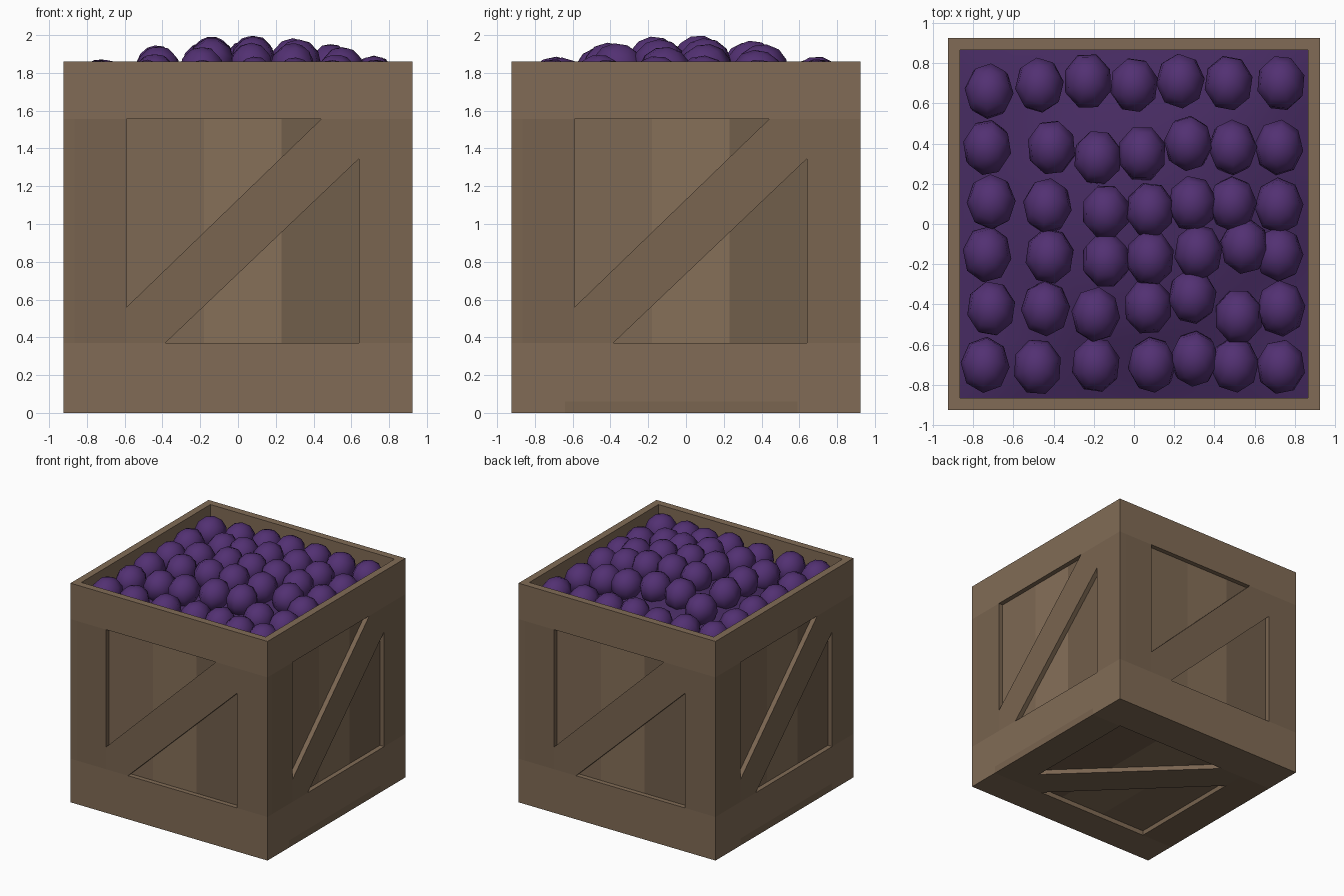
import bpy, bmesh, math, random
from mathutils import Matrix, Vector

if "Cube" in bpy.data.objects:
    bpy.data.objects.remove(bpy.data.objects["Cube"])

random.seed(4)
H = 0.925          # half width of the crate
FRAME, WALL = 0.04, 0.06


def material(name, rgb):
    m = bpy.data.materials.new(name)
    m.diffuse_color = (*rgb, 1)
    m.use_nodes = True
    m.node_tree.nodes["Principled BSDF"].inputs["Base Color"].default_value = m.diffuse_color
    return m


def brown(name, k):
    return material(name, (0.22 * k, 0.148 * k, 0.092 * k))


rail_wood = brown("rail wood", 1.0)
stile_wood = brown("stile wood", 0.84)
brace_wood = brown("brace wood", 0.87)
plank_woods = [brown("plank wood a", 0.94), brown("plank wood b", 1.08), brown("plank wood c", 0.76)]
purple = material("berry skin", (0.085, 0.03, 0.17))
dark_purple = material("berry filling", (0.062, 0.024, 0.12))


def add_object(name, bm, mat, smooth=False):
    bmesh.ops.recalc_face_normals(bm, faces=bm.faces)
    for f in bm.faces:
        f.smooth = smooth
    mesh = bpy.data.meshes.new(name)
    bm.to_mesh(mesh)
    bm.free()
    mesh.materials.append(mat)
    ob = bpy.data.objects.new(name, mesh)
    bpy.context.collection.objects.link(ob)
    return ob


def board(name, outline, d0, d1, mat, matrix):
    """Extrude an outline (u, v) from depth d0 to d1 behind the outer face."""
    bm = bmesh.new()
    face = bm.faces.new([bm.verts.new((u, -H + d0, v)) for u, v in outline])
    ext = bmesh.ops.extrude_face_region(bm, geom=[face], use_keep_orig=True)
    verts = [g for g in ext["geom"] if isinstance(g, bmesh.types.BMVert)]
    bmesh.ops.translate(bm, verts=verts, vec=(0, d1 - d0, 0))
    bm.transform(matrix)
    add_object(name, bm, mat)


def rect(u0, u1, v0, v1):
    return [(u0, v0), (u1, v0), (u1, v1), (u0, v1)]


def panel(name, outer, inner, matrix):
    """Framed panel: rails, stiles, diagonal brace and recessed planks."""
    a0, a1, b0, b1 = outer
    u0, u1, v0, v1 = inner
    board(name + "_bottom_rail", rect(a0, a1, b0, v0), 0, WALL, rail_wood, matrix)
    board(name + "_top_rail", rect(a0, a1, v1, b1), 0, WALL, rail_wood, matrix)
    board(name + "_left_stile", rect(a0, u0, v0, v1), 0, WALL, stile_wood, matrix)
    board(name + "_right_stile", rect(u1, a1, v0, v1), 0, WALL, brace_wood, matrix)
    brace = [(u0, v0), (u0 + 0.205, v0), (u1, v1 - 0.21),
             (u1, v1), (u1 - 0.2, v1), (u0, v0 + 0.19)]
    board(name + "_brace", brace, 0, FRAME, brace_wood, matrix)
    w = (u1 - u0) / 3
    for i, mat in enumerate(plank_woods):
        board(f"{name}_plank_{i + 1}", rect(u0 + i * w, u0 + (i + 1) * w, v0, v1),
              FRAME, WALL, mat, matrix)


# Four walls arranged like a pinwheel
for i, side in enumerate(["front", "right", "back", "left"]):
    panel(side, (-H + WALL, H, WALL, 1.86), (-0.59, 0.64, 0.37, 1.555),
          Matrix.Rotation(math.pi / 2 * i, 4, "Z"))

# Floor, the same framed panel lying flat
panel("floor", (-H, H, -H, H), (-0.63, 0.64, -0.59, 0.64),
      Matrix.Translation((0, 0, H)) @ Matrix.Rotation(math.pi / 2, 4, "X"))


def heap(x, y):
    """Height of the berry centres over the crate."""
    r2 = (x - 0.05) ** 2 + y ** 2
    return 1.87 - 0.13 * min(1, r2 / 0.55)


# Domed filling between the berries
bm = bmesh.new()
bmesh.ops.create_grid(bm, x_segments=12, y_segments=12, size=H - WALL)
for v in bm.verts:
    edge = max(abs(v.co.x), abs(v.co.y)) / (H - WALL)
    v.co.z = heap(v.co.x, v.co.y) - 0.05 - 0.08 * edge ** 4
add_object("berry_filling", bm, dark_purple, True)

# Berries in loose rows
rows = [
    [(-.72, .66), (-.47, .69), (-.23, .71), (0, .69), (.23, .71), (.47, .70), (.73, .70)],
    [(-.73, .38), (-.41, .38), (-.18, .33), (.04, .35), (.27, .40), (.49, .38), (.72, .38)],
    [(-.71, .11), (-.43, .09), (-.14, .06), (.08, .07), (.29, .10), (.49, .10), (.72, .09)],
    [(-.73, -.15), (-.42, -.16), (-.14, -.18), (.08, -.17), (.32, -.14), (.55, -.11), (.72, -.15)],
    [(-.71, -.42), (-.44, -.42), (-.19, -.45), (.07, -.41), (.29, -.36), (.52, -.46), (.73, -.42)],
    [(-.74, -.70), (-.48, -.71), (-.19, -.70), (.09, -.70), (.30, -.67), (.50, -.70), (.73, -.71)],
]
for r, row in enumerate(rows):
    for c, (x, y) in enumerate(row):
        bm = bmesh.new()
        bmesh.ops.create_uvsphere(bm, u_segments=8, v_segments=6, radius=1)
        spin = Matrix.Rotation(random.uniform(0, 6.28), 4, "Z")
        tilt = Matrix.Rotation(random.uniform(-0.5, 0.5), 4, "X")
        bm.transform(Matrix.Translation((x, y, heap(x, y))) @ tilt @
                     Matrix.Diagonal((0.122, 0.142, 0.13, 1)) @ spin)
        add_object(f"berry_{r + 1}_{c + 1}", bm, purple, True)
